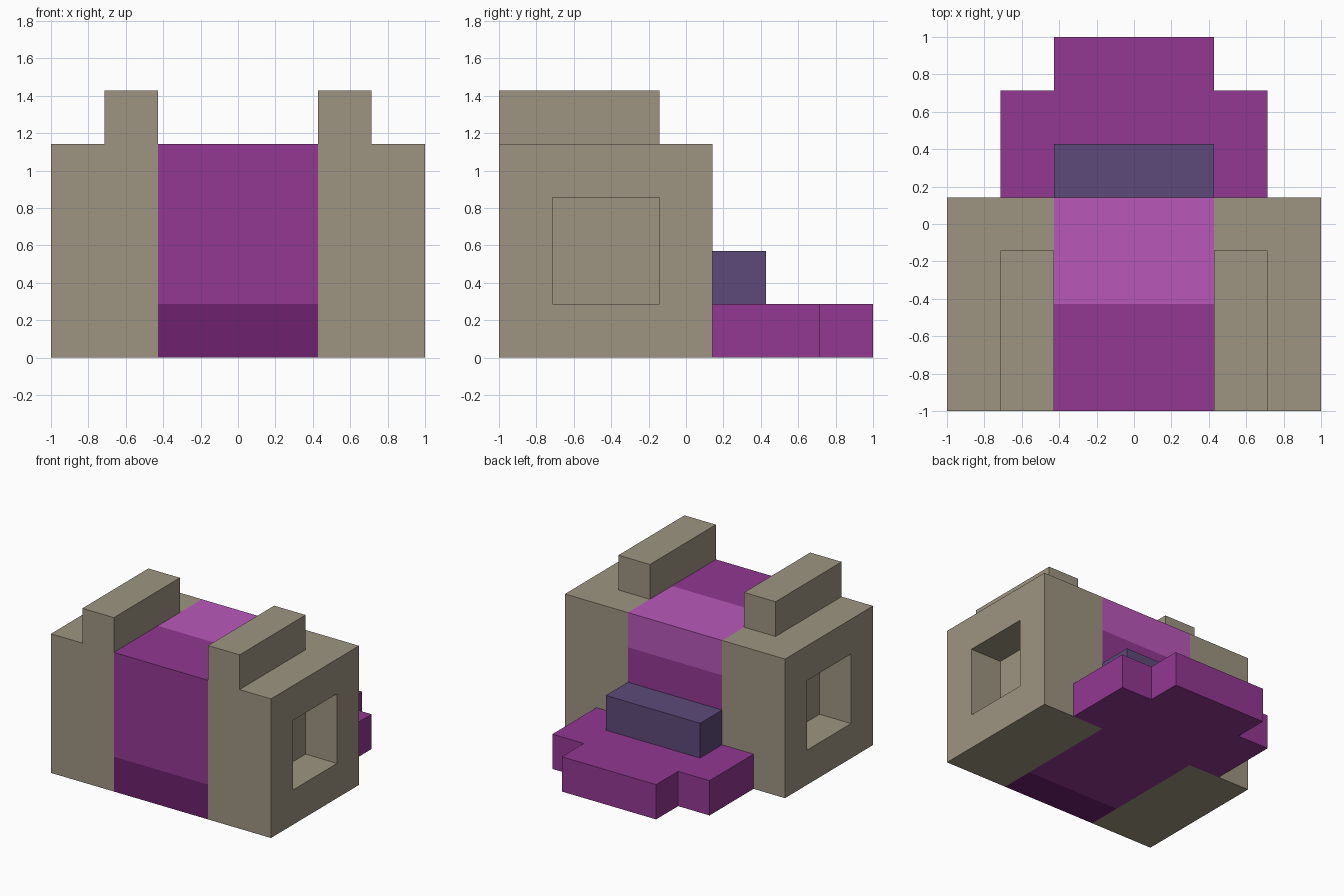
import bpy, bmesh
from mathutils import Vector

if "Cube" in bpy.data.objects:
    bpy.data.objects.remove(bpy.data.objects["Cube"])

U = 1 / 7  # modelling unit: the model is 14 units wide


def material(name, rgb):
    mat = bpy.data.materials.new(name)
    lin = [(c / 255 / 12.92) if c <= 10 else ((c / 255 + 0.055) / 1.055) ** 2.4 for c in rgb]
    mat.diffuse_color = (*lin, 1)
    mat.use_nodes = True
    mat.node_tree.nodes["Principled BSDF"].inputs["Base Color"].default_value = mat.diffuse_color
    return mat


TAN = material("stone_tan", (157, 149, 129))
PURPLE = material("purple", (146, 56, 146))
DARK = material("dark_purple", (109, 33, 109))
LIGHT = material("light_purple", (185, 88, 186))
SLATE = material("slate_violet", (93, 73, 121))


def prism(points, z0, z1):
    """Outline in x/y units, raised from z0 to z1."""
    bm = bmesh.new()
    base = bm.faces.new([bm.verts.new((x * U, y * U, z0 * U)) for x, y in points])
    top = bmesh.ops.extrude_face_region(bm, geom=[base], use_keep_orig=True)["geom"]
    bmesh.ops.translate(bm, vec=(0, 0, (z1 - z0) * U),
                        verts=[v for v in top if isinstance(v, bmesh.types.BMVert)])
    bmesh.ops.recalc_face_normals(bm, faces=bm.faces)
    return bm


def box(x0, x1, y0, y1, z0, z1):
    return prism([(x0, y0), (x1, y0), (x1, y1), (x0, y1)], z0, z1)


def facing(bm, direction):
    d = Vector(direction)
    return [f for f in bm.faces if f.normal.dot(d) > 0.9]


def drop(bm, faces):
    bmesh.ops.delete(bm, geom=faces, context="FACES")


def finish(bm, name, mats, mirror=False):
    mesh = bpy.data.meshes.new(name)
    bm.to_mesh(mesh)
    bm.free()
    for m in mats:
        mesh.materials.append(m)
    obj = bpy.data.objects.new(name, mesh)
    bpy.context.collection.objects.link(obj)
    if mirror:
        obj.modifiers.new("mirror", "MIRROR").use_mirror_merge = False
    return obj


# Side walls with a square recess in each outer face
bm = box(3, 7, -7, 1, 0, 8)
drop(bm, facing(bm, (-1, 0, 0)))
outer = facing(bm, (1, 0, 0))
bmesh.ops.inset_individual(bm, faces=outer, thickness=2 * U, use_even_offset=True)
recess = bmesh.ops.extrude_discrete_faces(bm, faces=outer)["faces"]
bmesh.ops.translate(bm, vec=(-2 * U, 0, 0), verts=recess[0].verts)
finish(bm, "side_walls", [TAN], mirror=True)

# Raised ridges on the walls
bm = box(3, 5, -7, -1, 8, 10)
drop(bm, facing(bm, (0, 0, -1)))
finish(bm, "wall_ridges", [TAN], mirror=True)

# Centre block, cut into colour bands
bm = box(-3, 3, -7, 1, 0, 8)
drop(bm, facing(bm, (1, 0, 0)) + facing(bm, (-1, 0, 0)))
for axis, at in ((2, 2), (2, 6), (1, -5), (1, -3)):
    co, no = Vector(), Vector()
    co[axis], no[axis] = at * U, 1
    bmesh.ops.bisect_plane(bm, geom=bm.verts[:] + bm.edges[:] + bm.faces[:],
                           plane_co=co, plane_no=no)
drop(bm, [f for f in facing(bm, (0, 1, 0)) if f.calc_center_median().z < 2 * U])
for f in bm.faces:
    c = f.calc_center_median() / U
    if c.y < -5 and c.z < 2:
        f.material_index = 1
    elif c.y > -3 and c.z > 6:
        f.material_index = 2
finish(bm, "centre_block", [PURPLE, DARK, LIGHT])

# Stepped platform at the back
bm = prism([(-5, 1), (5, 1), (5, 5), (3, 5), (3, 7), (-3, 7), (-3, 5), (-5, 5)], 0, 2)
drop(bm, facing(bm, (0, -1, 0)))
finish(bm, "back_platform", [PURPLE])

# Bench on the platform
bm = box(-3, 3, 1, 3, 2, 4)
drop(bm, facing(bm, (0, -1, 0)) + facing(bm, (0, 0, -1)))
finish(bm, "bench", [SLATE])
